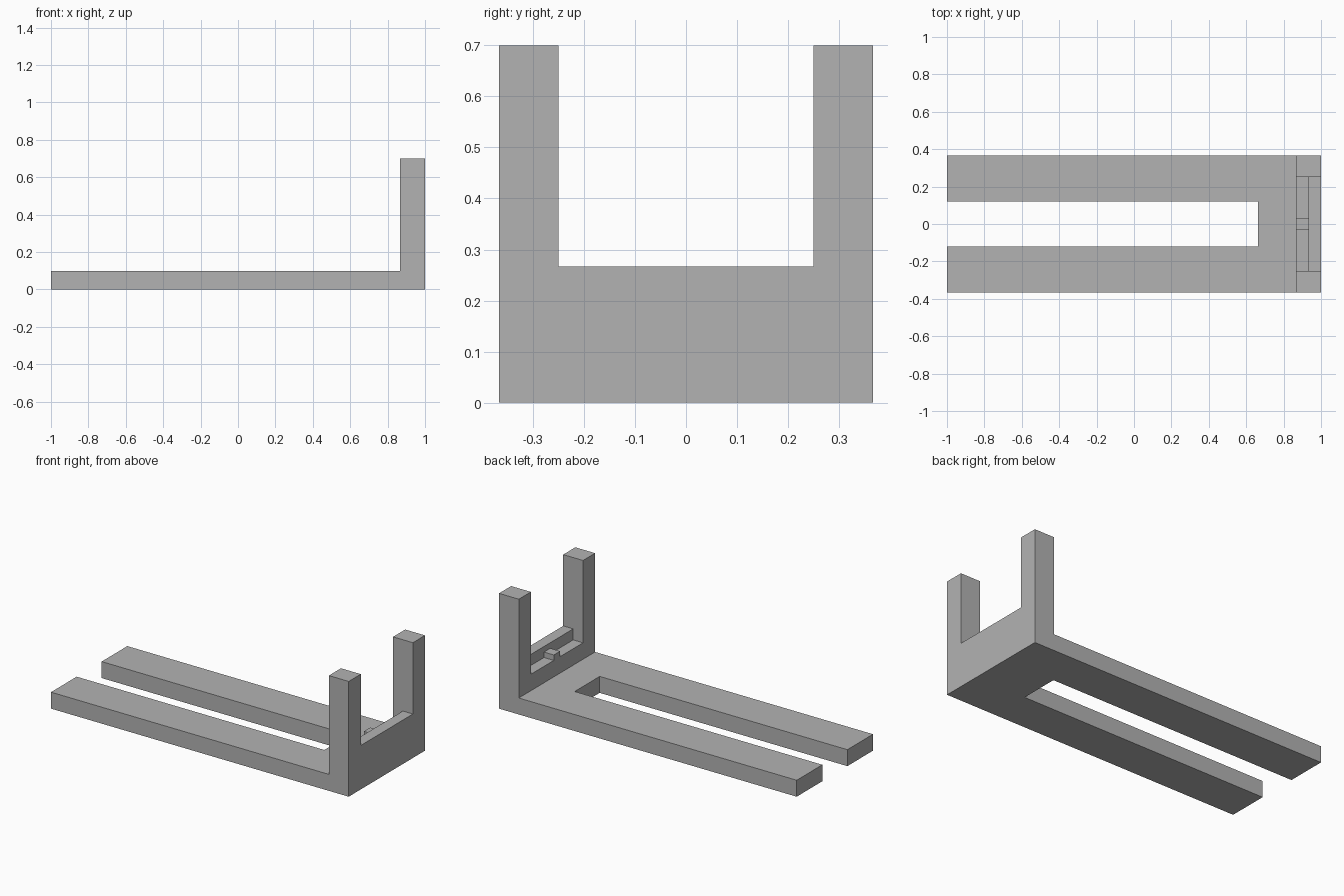
import bpy
import bmesh
from mathutils import Vector

cube = bpy.data.objects.get("Cube")
if cube:
    bpy.data.objects.remove(cube, do_unlink=True)

grey = bpy.data.materials.new("plain_grey")
grey.use_nodes = True
colour = (0.45, 0.45, 0.45, 1)
grey.diffuse_color = colour
grey.node_tree.nodes["Principled BSDF"].inputs["Base Color"].default_value = colour


def prism(name, profile, half_width):
    """Extrude an (x, z) profile across y, symmetric about y = 0."""
    bm = bmesh.new()
    face = bm.faces.new([bm.verts.new((x, -half_width, z)) for x, z in profile])
    result = bmesh.ops.extrude_face_region(bm, geom=[face])
    moved = [v for v in result["geom"] if isinstance(v, bmesh.types.BMVert)]
    bmesh.ops.translate(bm, verts=moved, vec=Vector((0, 2 * half_width, 0)))
    bmesh.ops.recalc_face_normals(bm, faces=bm.faces)
    mesh = bpy.data.meshes.new(name)
    bm.to_mesh(mesh)
    bm.free()
    mesh.materials.append(grey)
    obj = bpy.data.objects.new(name, mesh)
    bpy.context.collection.objects.link(obj)
    return obj


def rect(x0, x1, z0, z1):
    return [(x0, z0), (x1, z0), (x1, z1), (x0, z1)]


def cut(target, cutter):
    cutter.hide_render = True
    mod = target.modifiers.new("cut", 'BOOLEAN')
    mod.operation = 'DIFFERENCE'
    mod.solver = 'EXACT'
    mod.object = cutter
    bpy.context.view_layer.objects.active = target
    bpy.ops.object.modifier_apply(modifier=mod.name)
    bpy.data.objects.remove(cutter, do_unlink=True)


wall, step, base = 0.867, 0.933, 0.1
ledge, sill, top = 0.2, 0.267, 0.7

# L-shaped body: flat base with an upright end wall
body = prism("forked_base_with_posts",
             [(-1, 0), (1, 0), (1, top), (wall, top), (wall, base), (-1, base)], 0.366)

# Long slot that splits the base into two prongs
cut(body, prism("slot_cutter", rect(-1.2, 0.664, -0.2, 0.3), 0.12))

# Opening between the posts, with a lower ledge on the inner side
cut(body, prism("opening_cutter",
                [(0.8, ledge), (step, ledge), (step, sill), (1.2, sill), (1.2, 0.9), (0.8, 0.9)],
                0.25))

# Small tab in the middle of the ledge
prism("ledge_tab", rect(wall, step, ledge, 0.233), 0.03)
